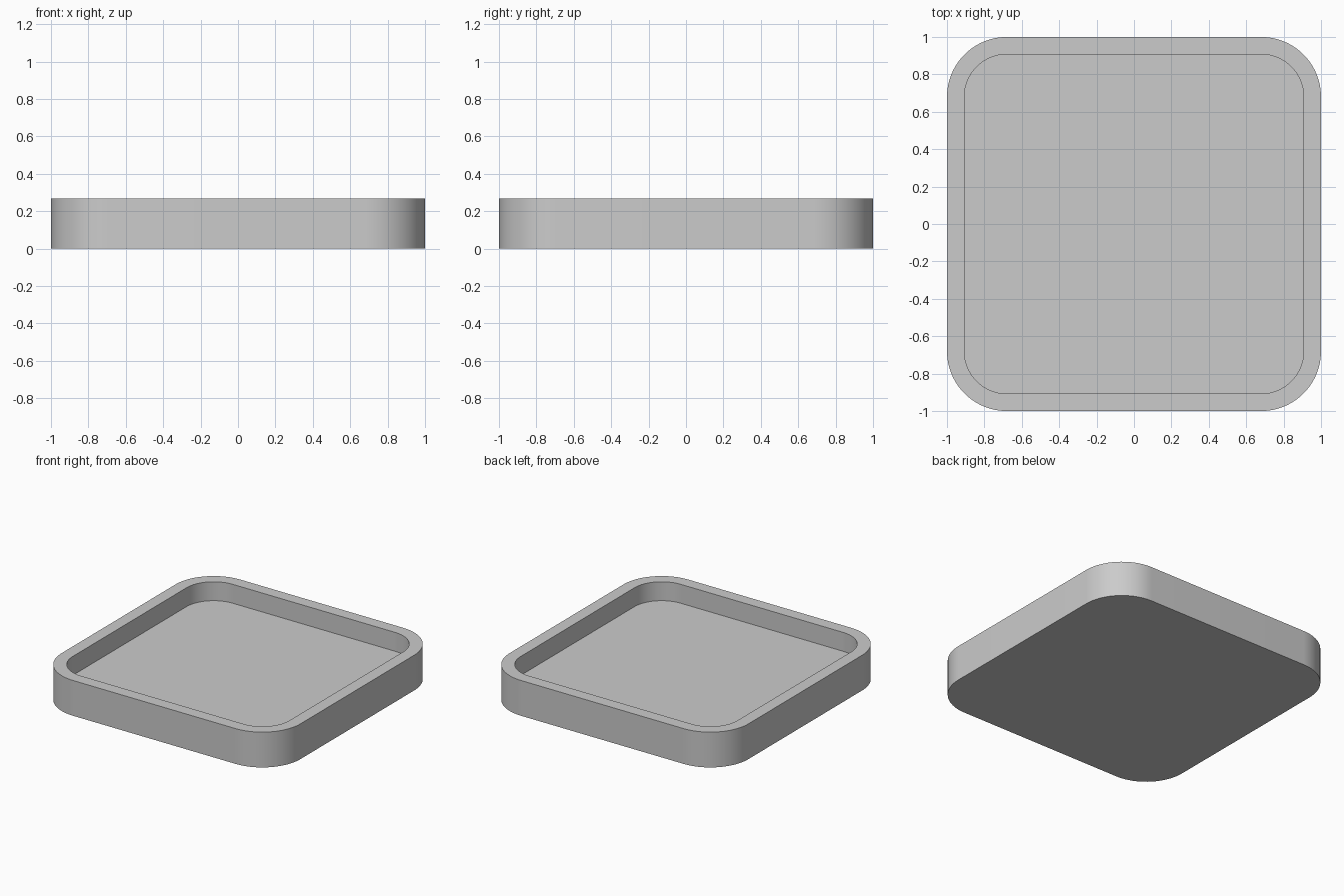
import bpy, bmesh
from math import sin, cos, pi, radians

if "Cube" in bpy.data.objects:
    bpy.data.objects.remove(bpy.data.objects["Cube"])

HEIGHT, FLOOR = 0.267, 0.124
SEGMENTS = 24          # per rounded corner
CENTRE = 0.68          # corner arc centre
OUTER_R, INNER_R = 0.32, 0.227


def rounded_loop(bm, radius, z):
    """Rounded square ring of vertices, counter-clockwise."""
    verts = []
    for q, (sx, sy) in enumerate([(1, 1), (-1, 1), (-1, -1), (1, -1)]):
        for i in range(SEGMENTS + 1):
            a = (q + i / SEGMENTS) * pi / 2
            verts.append(bm.verts.new((sx * CENTRE + radius * cos(a),
                                       sy * CENTRE + radius * sin(a), z)))
    return verts


# Tray: underside, outer wall, rim, inner wall and recessed floor
bm = bmesh.new()
loops = [rounded_loop(bm, r, z) for r, z in
         [(OUTER_R, 0), (OUTER_R, HEIGHT), (INNER_R, HEIGHT), (INNER_R, FLOOR)]]
for low, high in zip(loops, loops[1:]):
    for i in range(len(low)):
        j = (i + 1) % len(low)
        bm.faces.new((low[i], low[j], high[j], high[i]))
bm.faces.new(loops[0][::-1])
bm.faces.new(loops[-1])

mesh = bpy.data.meshes.new("tray")
bm.to_mesh(mesh)
bm.free()
tray = bpy.data.objects.new("tray", mesh)
bpy.context.collection.objects.link(tray)

# Smooth corners, sharp rims
bpy.context.view_layer.objects.active = tray
tray.select_set(True)
bpy.ops.object.shade_smooth_by_angle(angle=radians(30))
